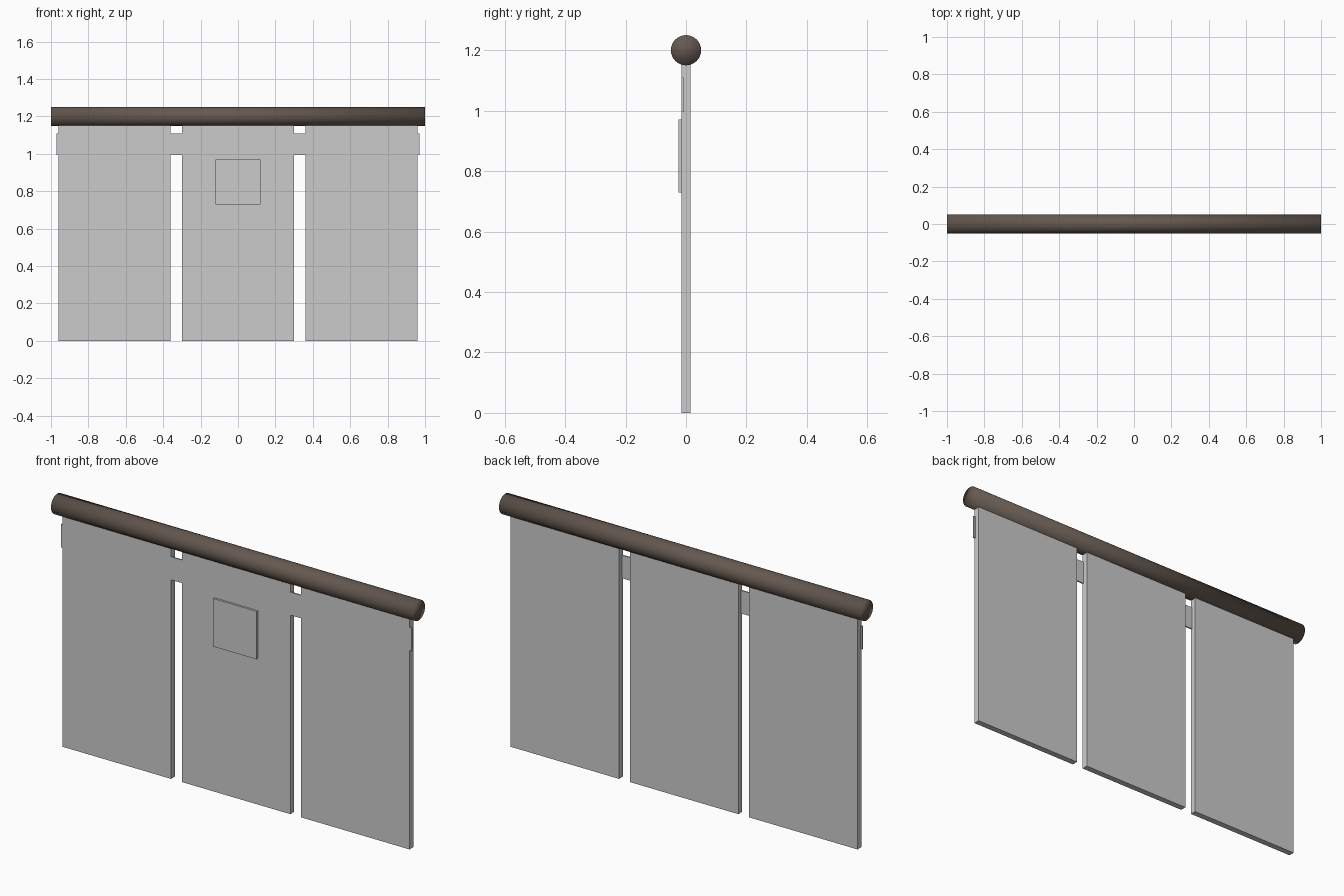
import bpy, bmesh
from math import pi

if "Cube" in bpy.data.objects:
    bpy.data.objects.remove(bpy.data.objects["Cube"])


def box(name, x, y, z):
    """Box from (min, max) ranges on each axis."""
    bm = bmesh.new()
    bmesh.ops.create_cube(bm, size=1)
    for v in bm.verts:
        v.co = [r[0] if c < 0 else r[1] for c, r in zip(v.co, (x, y, z))]
    mesh = bpy.data.meshes.new(name)
    bm.to_mesh(mesh)
    bm.free()
    obj = bpy.data.objects.new(name, mesh)
    bpy.context.collection.objects.link(obj)
    return obj


# Round hanging rod
bpy.ops.mesh.primitive_cylinder_add(vertices=32, radius=0.05, depth=2,
                                    location=(0, 0, 1.2), rotation=(0, pi / 2, 0))
rod = bpy.context.object
rod.name = "hanging_rod"
bpy.ops.object.shade_smooth()
wood = bpy.data.materials.new("dark_wood")
wood.diffuse_color = (0.13, 0.10, 0.08, 1)
wood.use_nodes = True
wood.node_tree.nodes["Principled BSDF"].inputs["Base Color"].default_value = wood.diffuse_color
rod.data.materials.append(wood)

# Three hanging cloth panels
for side, cx in (("left", -0.66), ("middle", 0), ("right", 0.66)):
    box("cloth_panel_" + side, (cx - 0.3, cx + 0.3), (-0.015, 0.015), (0, 1.16))

# Thin band joining the panels
box("cross_band", (-0.97, 0.97), (-0.0145, -0.0075), (0.995, 1.11))

# Square patch on the middle panel
box("square_patch", (-0.12, 0.12), (-0.025, -0.013), (0.73, 0.97))
